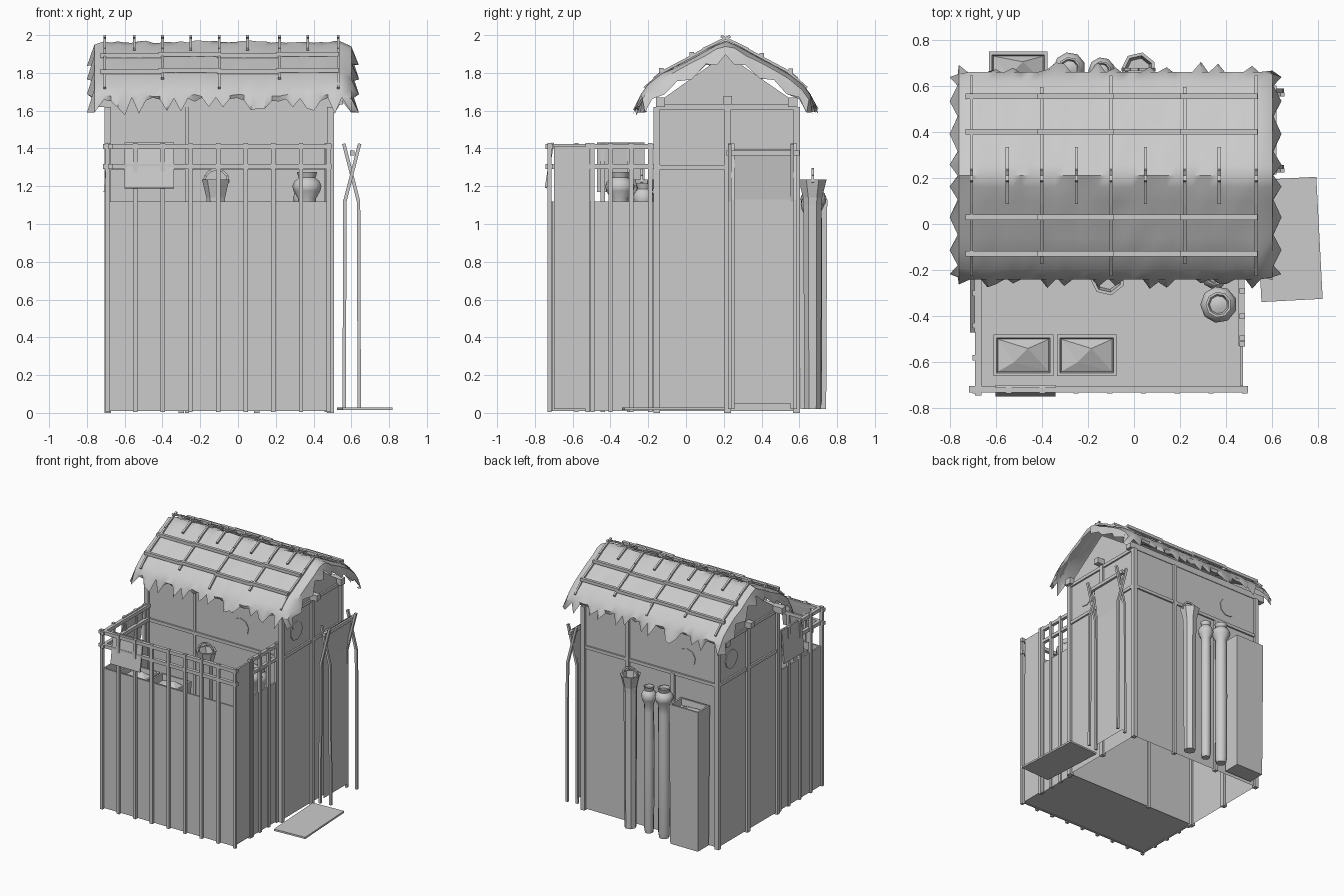
import bpy, bmesh, math, random
from mathutils import Vector, Matrix

if "Cube" in bpy.data.objects:
    bpy.data.objects.remove(bpy.data.objects["Cube"])
random.seed(4)


def finish(name, bm, smooth=None):
    me = bpy.data.meshes.new(name)
    bmesh.ops.recalc_face_normals(bm, faces=bm.faces)
    bm.to_mesh(me)
    bm.free()
    ob = bpy.data.objects.new(name, me)
    bpy.context.collection.objects.link(ob)
    if smooth:
        bpy.ops.object.select_all(action='DESELECT')
        ob.select_set(True)
        bpy.context.view_layer.objects.active = ob
        bpy.ops.object.shade_smooth_by_angle(angle=math.radians(smooth))
    return ob


def bars(name, items):
    """Each item: start, end, width[, depth] -> box beam along the line."""
    bm = bmesh.new()
    for p, q, w, *d in items:
        p, q = Vector(p), Vector(q)
        z = (q - p).normalized()
        ref = Vector((0, 1, 0)) if abs(z.y) < 0.9 else Vector((0, 0, 1))
        x = ref.cross(z).normalized()
        y = z.cross(x)
        rot = Matrix((x, y, z)).transposed().to_4x4()
        m = Matrix.Translation((p + q) / 2) @ rot @ Matrix.Diagonal((w, d[0] if d else w, (q - p).length, 1))
        bmesh.ops.create_cube(bm, size=1, matrix=m)
    return finish(name, bm)


def sheet(name, quads):
    bm = bmesh.new()
    for quad in quads:
        bm.faces.new([bm.verts.new(v) for v in quad])
    bmesh.ops.remove_doubles(bm, verts=bm.verts, dist=0.001)
    return finish(name, bm)


def box(name, lo, hi):
    bm = bmesh.new()
    c = [(a + b) / 2 for a, b in zip(lo, hi)]
    s = [b - a for a, b in zip(lo, hi)]
    bmesh.ops.create_cube(bm, size=1, matrix=Matrix.Translation(c) @ Matrix.Diagonal((*s, 1)))
    return finish(name, bm)


def lathe(name, prof, x, y, n, smooth=None):
    bm = bmesh.new()
    rings = [[bm.verts.new((x + r * math.cos(2 * math.pi * (i + .5) / n),
                            y + r * math.sin(2 * math.pi * (i + .5) / n), z))
              for i in range(n)] for r, z in prof]
    for a, b in zip(rings, rings[1:]):
        for i in range(n):
            bm.faces.new((a[i], a[(i + 1) % n], b[(i + 1) % n], b[i]))
    bm.faces.new(rings[0])
    bm.faces.new(rings[-1])
    return finish(name, bm, smooth)


X0, X1, Y0, Y1, YR = -0.69, 0.49, -0.155, 0.585, 0.21

# House walls, open underneath, gabled at both ends
wall_quads = [[(X0, y, 0.01), (X1, y, 0.01), (X1, y, 1.64), (X0, y, 1.64)] for y in (Y0, Y1)]
wall_quads += [[(x, Y0, 0.01), (x, Y1, 0.01), (x, Y1, 1.64), (x, YR, 1.9), (x, Y0, 1.64)] for x in (X0, X1)]
sheet("house_walls", wall_quads)

# House timber frame
frame = [((x, y, 0), (x, y, 1.62), 0.035) for x in (X0, X1) for y in (Y0, Y1)]
frame += [((x, 0.22, 0), (x, 0.22, 1.66), 0.035) for x in (X0, X1)]
frame += [((x, Y0, z), (x, Y1, z), 0.025) for x in (X0, X1) for z in (1.3, 1.62)]
frame += [((X0, y, z), (X1, y, z), 0.025) for y in (Y0, Y1) for z in (1.3,)]
frame += [((-0.77, y, 1.645), (0.53, y, 1.645), 0.05) for y in (-0.135, 0.565)]
frame += [((-0.74, 0.22, 1.655), (0.555, 0.22, 1.655), 0.045)]
frame += [((0.1, Y1, 0), (0.1, Y1, 1.62), 0.03), ((-0.3, Y1, 0), (-0.3, Y1, 1.3), 0.03),
          ((-0.27, Y0, 0), (-0.27, Y0, 1.62), 0.02)]
bars("house_frame", frame)

# Shallow round vents on every wall
for i, (x, y, ax) in enumerate([(0.13, Y0, 'X'), (-0.42, Y1, 'X'), (X1, 0.03, 'Y'), (X0, 0.42, 'Y')]):
    bm = bmesh.new()
    bmesh.ops.create_cone(bm, cap_ends=True, segments=9, radius1=0.075, radius2=0.075, depth=0.012,
                          matrix=Matrix.Translation((x, y, 1.45)) @ Matrix.Rotation(math.pi / 2, 4, ax))
    finish(f"wall_vent_{i}", bm)

# Thatch: a bent sheet with ragged eaves and drooping gable edges
PROF = [(0, 1.965), (.05, 1.945), (.11, 1.915), (.19, 1.87), (.27, 1.83), (.34, 1.79), (.41, 1.735), (.45, 1.68)]


def height(y):
    d = abs(y - YR)
    for (a, za), (b, zb) in zip(PROF, PROF[1:]):
        if d <= b:
            return za + (zb - za) * (d - a) / (b - a)
    return PROF[-1][1]


bm = bmesh.new()
N = 34
cols = []
for c in range(N + 5):
    i = c - 2
    x = -0.71 + 1.26 * min(max(i, 0), N) / N
    edge = max(-i, i - N, 0)
    sgn = -1 if i < 0 else 1
    col = []
    teeth = {}
    for s in (-1, 1):
        deep = (c % 3 != 0) if c % 2 else (c % 4 == 0 and random.random() < .3)
        teeth[s] = (.48 + random.uniform(-.02, .015), 1.6 + random.uniform(-.025, .02)) if deep \
            else (.44, 1.655 + random.uniform(-.01, .015))
    for k in range(-len(PROF), len(PROF) + 1):
        s = -1 if k < 0 else 1
        d, z = PROF[abs(k)] if abs(k) < len(PROF) else teeth[s]
        d0 = d
        xx = x
        if abs(k) < len(PROF):
            z += random.uniform(-.006, .006)
        if edge:
            tooth = (0.02 if k % 2 else -0.015) if edge == 2 else 0
            xx += sgn * ([0, .05, .07][edge] + tooth)
            z -= [0, .02, .085][edge] + (tooth if edge == 2 else 0)
            d0 *= [1, .98, .95][edge]
            z = max(z, 1.59)
        col.append(bm.verts.new((xx, YR + s * d0, z)))
    cols.append(col)
for a, b in zip(cols, cols[1:]):
    for k in range(len(a) - 1):
        bm.faces.new((a[k], b[k], b[k + 1], a[k + 1]))
finish("thatch_roof", bm, 40)

# Poles tying the thatch down: long rails, slope battens, crossed ridge pins
ties = []
for y in (-0.13, 0.03, 0.40, 0.555):
    z = height(y) + 0.016
    for j, (a, b) in enumerate([(-.73, -.40), (-.42, -.09), (-.11, .22), (.20, .535)]):
        dz = 0.008 * (j % 2)
        ties.append(((a, y, z + dz), (b, y, z + dz), 0.024))
for i, x in enumerate((-.705, -.55, -.40, -.25, -.10, .05, .22, .37, .53)):
    for s in (-1, 1):
        ties.append(((x, YR - s * .025, 1.995), (x, YR + s * .12, 1.925), 0.014))
        if i % 2 == 0:
            ys = [YR + s * d for d in (.10, .20, .33, .43 if i % 4 == 0 else .38)]
            for a, b in zip(ys, ys[1:]):
                ties.append(((x, a, height(a) + .012), (x, b, height(b) + .012), 0.014))
bars("roof_tie_poles", ties)

# Front yard: floor, boarded fence, gate
YF, XR = -0.715, 0.47
sheet("yard_floor", [[(X0, YF, .015), (XR, YF, .015), (XR, Y0, .015), (X0, Y0, .015)]])
box("front_fence", (X0, YF, .01), (XR, YF + .012, 1.12))
box("left_fence", (X0, YF, .01), (X0 + .012, Y0, 1.12))
box("right_fence", (XR - .012, -.52, .01), (XR, Y0, 1.12))
box("gate", (XR - .01, -.70, .02), (XR + .004, -.53, 1.41))

# Fence posts and railings
posts = [(X0 + (XR + .01 - X0) * i / 8, YF - .008) for i in range(9)]
posts += [(X0, y) for y in (-.58, -.44, -.30, -.19)]
posts += [(XR, y) for y in (-.52, -.495, -.40, -.29, -.19)]
bars("fence_posts", [((x, y, 0.005), (x, y, 1.43), 0.023) for x, y in posts])
rails = []
for z in (1.41, 1.305):
    rails += [((-.715, YF - .002, z), (.495, YF - .002, z), 0.027),
              ((X0 + .014, -.745, z), (X0 + .014, Y0, z), 0.027),
              ((XR - .004, -.53, z), (XR - .004, Y0, z), 0.025)]
bars("fence_rails", rails)

# Cloths hung on the railings
bars("front_cloth", [((-.47, -.705, 1.43), (-.47, -.742, 1.19), 0.26, 0.012)])
bars("left_cloth", [((-.685, -.345, 1.43), (-.705, -.345, 1.17), 0.012, 0.25)])


# Planters stretched down to the ground, with faceted soil heaps
def planter(name, x0, x1, y0, y1, top):
    bm = bmesh.new()

    def ring(inset, z):
        return [bm.verts.new(v) for v in ((x0 + inset, y0 + inset, z), (x1 - inset, y0 + inset, z),
                                          (x1 - inset, y1 - inset, z), (x0 + inset, y1 - inset, z))]
    rings = [ring(.006, .02), ring(0, top), ring(.014, top), ring(.02, top - .05)]
    bm.faces.new(rings[0])
    for a, b in zip(rings, rings[1:]):
        for i in range(4):
            bm.faces.new((a[i], a[(i + 1) % 4], b[(i + 1) % 4], b[i]))
    xm, ym = (x0 + x1) / 2, (y0 + y1) / 2
    p = bm.verts.new((xm + .02, ym + .03, top - .005))
    q = bm.verts.new((xm - .04, ym - .03, top - .03))
    r = rings[-1]
    for f in ((r[0], r[1], q), (r[1], p, q), (r[1], r[2], p), (r[2], r[3], p), (r[3], q, p), (r[3], r[0], q)):
        bm.faces.new(f)
    finish(name, bm)


planter("front_planter_left", -.61, -.35, -.66, -.48, 1.09)
planter("front_planter_right", -.335, -.075, -.66, -.48, 1.09)
planter("back_planter", -.63, -.375, .60, .748, 1.13)


# Tall jars
def jar(name, x, y, s, top):
    prof = [(.042, .02), (.05, .06), (.052, .6), (.05, top - .2), (.048, top - .14), (.072, top - .10), (.078, top - .075),
            (.068, top - .05), (.045, top - .03), (.055, top), (.045, top), (.038, top - .02), (.015, top - .012)]
    lathe(name, [(r * s, z) for r, z in prof], x, y, 9, 40)


jar("front_jar_large", .367, -.35, 1.02, 1.275)
jar("front_jar_small", .35, -.225, .75, 1.215)
jar("back_jar_large", -.28, .675, .9, 1.21)
jar("back_jar_small", -.14, .665, .75, 1.18)


# Flared buckets with hoop handles
def bucket(name, x, y):
    lathe(name, [(.045, .02), (.05, 1.1), (.052, 1.14), (.076, 1.235), (.062, 1.235), (.05, 1.17)], x, y, 7)
    pts = [(x + .066 * math.cos(a), y, 1.22 + .07 * math.sin(a)) for a in [math.pi * i / 6 for i in range(7)]]
    bars(name + "_handle", [(p, q, .013) for p, q in zip(pts, pts[1:])])


bucket("back_bucket", .02, .67)
bucket("front_bucket", -.115, -.235)

# Drying rack beside the house: crossed bent poles, top bar, hanging hide
rack = [((.605, .215, 1.375), (.605, .60, 1.375), .026)]
for y in (.24, .57):
    for s in (-1, 1):
        rack += [((.602 + s * .04, y + s * .008, .02), (.602 + s * .036, y + s * .008, 1.13), .018),
                 ((.602 + s * .036, y + s * .008, 1.12), (.602 - s * .042, y + s * .008, 1.425), .018)]
bars("drying_rack", rack)
sheet("hanging_hide", [[(.572, .255, .05), (.572, .565, .05), (.572, .565, 1.13), (.572, .255, 1.13)],
                       [(.572, .255, 1.13), (.572, .565, 1.13), (.605, .565, 1.395), (.605, .255, 1.395)]])

# Doormat
mat = box("ground_mat", (-.133, -.265, 0), (.133, .265, .014))
mat.location = (.672, -.067, .014)
mat.rotation_euler.z = math.radians(3)
